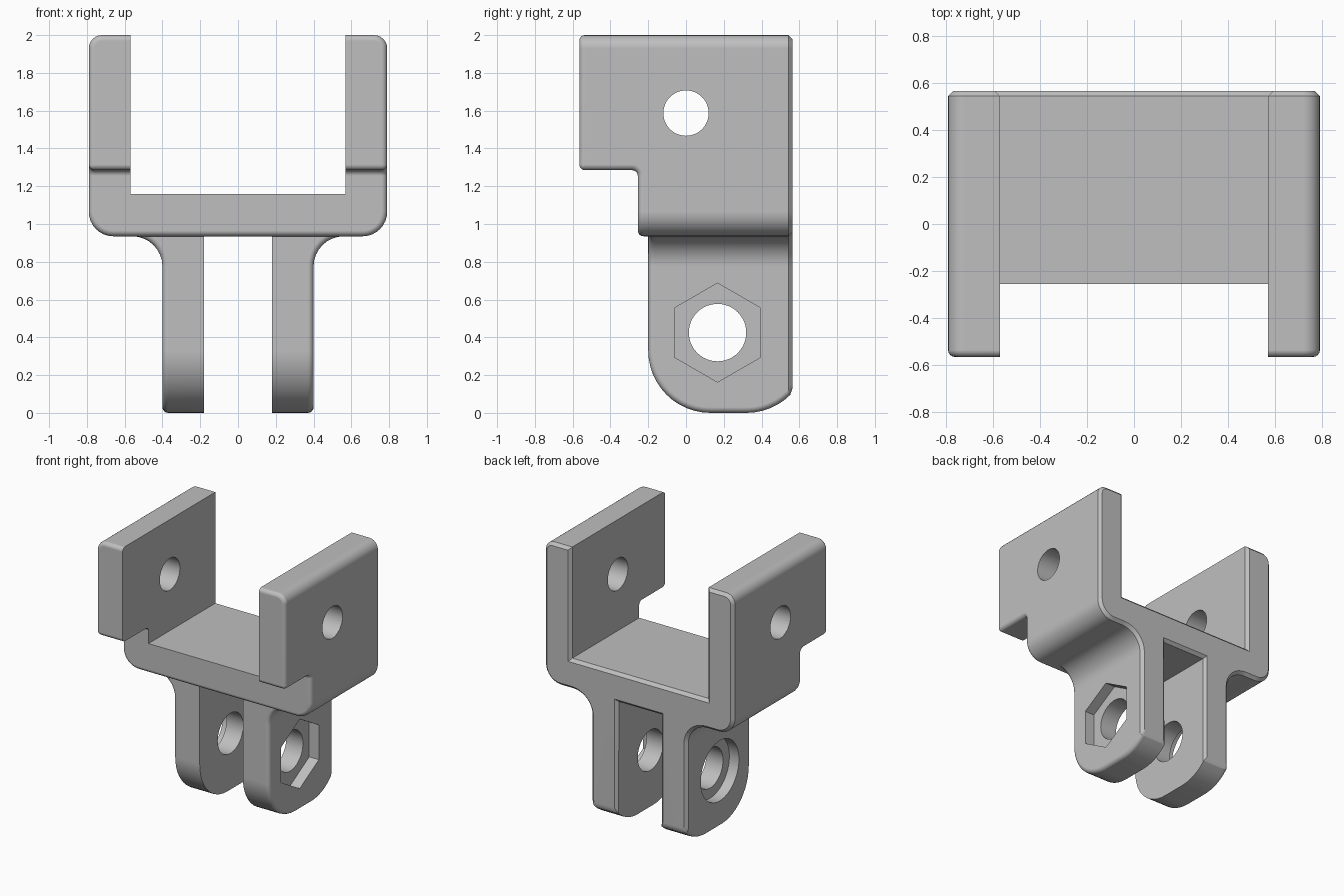
import bpy
import bmesh
from math import radians, cos, sin

cube = bpy.data.objects.get("Cube")
if cube:
    bpy.data.objects.remove(cube, do_unlink=True)

# Single matte grey
grey = bpy.data.materials.new("plain_grey")
grey.use_nodes = True
colour = (0.52, 0.52, 0.52, 1)
grey.diffuse_color = colour
grey.node_tree.nodes["Principled BSDF"].inputs["Base Color"].default_value = colour

BACK = 0.565      # back plane
ROUND = 0.03      # outer edge rounding
CHAMFER = 0.022   # back edge chamfer


def arc(cx, cy, r, start, end, steps):
    """Points along a circular arc, angles in degrees."""
    angles = [radians(start + (end - start) * i / steps) for i in range(steps + 1)]
    return [(cx + r * cos(a), cy + r * sin(a)) for a in angles]


def prism(name, points, axis, lo, hi):
    """Extrude an xz profile along y, or a yz profile along x."""
    bm = bmesh.new()
    place = (lambda u, v, t: (u, t, v)) if axis == "y" else (lambda u, v, t: (t, u, v))
    face = bm.faces.new([bm.verts.new(place(u, v, lo)) for u, v in points])
    top = bmesh.ops.extrude_face_region(bm, geom=[face])["geom"]
    shift = place(0, 0, hi - lo)
    bmesh.ops.translate(bm, vec=shift, verts=[g for g in top if isinstance(g, bmesh.types.BMVert)])
    bmesh.ops.recalc_face_normals(bm, faces=bm.faces)
    mesh = bpy.data.meshes.new(name)
    bm.to_mesh(mesh)
    bm.free()
    mesh.materials.append(grey)
    obj = bpy.data.objects.new(name, mesh)
    bpy.context.collection.objects.link(obj)
    return obj


def activate(obj):
    bpy.ops.object.select_all(action="DESELECT")
    obj.select_set(True)
    bpy.context.view_layer.objects.active = obj


def combine(obj, tool, operation):
    """Apply a boolean and discard the tool."""
    tool.hide_render = True
    mod = obj.modifiers.new("cut", "BOOLEAN")
    mod.operation, mod.solver, mod.object = operation, "EXACT", tool
    activate(obj)
    bpy.ops.object.modifier_apply(modifier=mod.name)
    bpy.data.objects.remove(tool, do_unlink=True)


def is_inner(face):
    c, n = face.calc_center_median(), face.normal
    return n.x * c.x < -0.5 * abs(c.x) or (n.z > 0.9 and c.z < 1.9)


def is_back(face):
    return face.normal.y > 0.99


def soften(obj, z_limit):
    """Round the outer front edges, then chamfer the back outline."""
    bm = bmesh.new()
    bm.from_mesh(obj.data)
    bmesh.ops.remove_doubles(bm, verts=bm.verts, dist=0.0001)
    bmesh.ops.dissolve_limit(bm, angle_limit=0.01, verts=bm.verts, edges=bm.edges)
    bm.normal_update()
    outer = [e for e in bm.edges
             if len(e.link_faces) == 2 and e.is_convex and e.calc_face_angle() > 0.7
             and max(v.co.z for v in e.verts) < z_limit
             and not any(is_inner(f) or is_back(f) for f in e.link_faces)]
    bmesh.ops.bevel(bm, geom=outer, offset=ROUND, offset_type="OFFSET", segments=4,
                    profile=0.5, affect="EDGES", clamp_overlap=False)
    bm.normal_update()
    rim = [e for e in bm.edges if sum(is_back(f) for f in e.link_faces) == 1]
    bmesh.ops.bevel(bm, geom=rim, offset=CHAMFER, offset_type="OFFSET", segments=1,
                    profile=0.5, affect="EDGES", clamp_overlap=False)
    bm.to_mesh(obj.data)
    bm.free()


def bore(obj, y, z, radius, lo, hi, sides=48):
    """Cut a round or polygonal hole along x."""
    ring = arc(y, z, radius, 90, 450, sides)[:-1]
    combine(obj, prism("bore_cutter", ring, "x", lo, hi), "DIFFERENCE")


def finish(obj):
    activate(obj)
    bpy.ops.object.shade_smooth_by_angle(angle=radians(30))
    obj.modifiers.new("even_shading", "WEIGHTED_NORMAL").keep_sharp = True


# U-shaped cradle with two arms
half = (arc(0.66, 1.065, 0.13, -90, 0, 8) + arc(0.72, 1.93, 0.07, 0, 90, 6)
        + [(0.57, 2), (0.57, 1.16)])
outline = half + [(-x, z) for x, z in reversed(half)]
cradle = prism("cradle", outline, "y", -BACK, BACK)

# Notch below the front of the arms
notch = [(-1, 0.5), (-0.255, 0.5)] + arc(-0.285, 1.255, 0.03, 0, 90, 4) + [(-1, 1.285)]
combine(cradle, prism("notch_cutter", notch, "x", -1, 1), "DIFFERENCE")
soften(cradle, 3)
bore(cradle, 0, 1.587, 0.12, -1, 1)
finish(cradle)

# Two flared legs with rounded feet: hexagonal pocket on the left, round on the right
flare = ([(0.18, -0.1), (0.4, -0.1)] + arc(0.56, 0.775, 0.16, 180, 90, 8)
         + [(0.64, 0.945), (0.64, 1.1), (0.18, 1.1)])
foot = ([(-0.2, 1.2)] + arc(0.13, 0.33, 0.33, 180, 270, 12)
        + arc(0.32, 0.33, 0.33, 270, 330, 8) + [(0.8, 0.165), (0.8, 1.2)])
for side, name, sides, radius in ((1, "left_leg", 6, 0.262), (-1, "right_leg", 48, 0.228)):
    leg = prism(name, [(side * x, z) for x, z in flare], "y", -0.4, BACK)
    combine(leg, prism("foot_shape", foot, "x", -1, 1), "INTERSECT")
    soften(leg, 0.94)
    bore(leg, 0.167, 0.425, 0.152, -1, 1)
    lo, hi = sorted((side * 0.32, side * 0.5))
    bore(leg, 0.167, 0.425, radius, lo, hi, sides)
    finish(leg)
